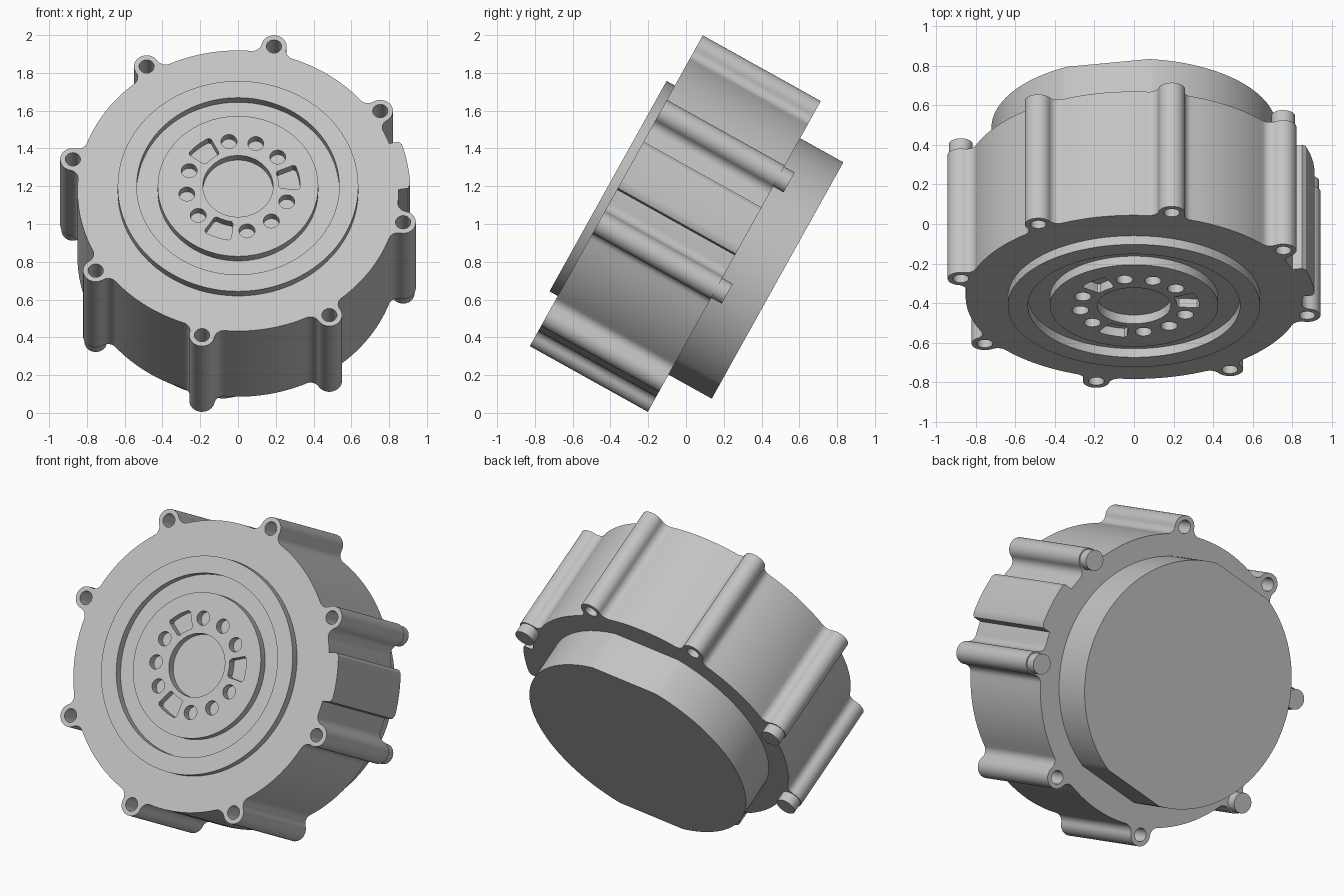
import bpy, bmesh
from math import sin, cos, radians, acos, pi
from mathutils import Vector, Matrix

if "Cube" in bpy.data.objects:
    bpy.data.objects.remove(bpy.data.objects["Cube"], do_unlink=True)

# Housing is modelled with its axis on z, front face at z = 0, then tilted
PLACE = Matrix.Translation((0, -0.369, 1.176)) @ Matrix.Rotation(radians(60.9), 4, "X")
DEPTH, BODY_R, LUG_RING, LUG_R = 0.715, 0.85, 0.895, 0.067
LUGS = [32.7 + 45 * i for i in range(8)]
PINNED = (0, 3, 4, 7)

grey = bpy.data.materials.new("light_grey_metal")
grey.use_nodes = True
COLOUR = (0.55, 0.55, 0.55, 1)
grey.diffuse_color = COLOUR
grey.node_tree.nodes["Principled BSDF"].inputs["Base Color"].default_value = COLOUR


def polar(r, deg):
    return Vector((r * cos(radians(deg)), r * sin(radians(deg))))


def arc(r, start, end, centre=Vector((0, 0)), steps=12):
    return [centre + polar(r, start + (end - start) * i / steps) for i in range(steps + 1)]


def circle(r, centre=Vector((0, 0)), steps=96):
    return arc(r, 0, 360, centre, steps)[:-1]


def prisms(name, outlines, low, high):
    """Extrude closed counter-clockwise outlines from low to high."""
    bm = bmesh.new()
    for pts in outlines:
        bottom = [bm.verts.new((p.x, p.y, low)) for p in pts]
        top = [bm.verts.new((p.x, p.y, high)) for p in pts]
        bm.faces.new(bottom[::-1])
        bm.faces.new(top)
        for i in range(len(pts)):
            j = (i + 1) % len(pts)
            bm.faces.new((bottom[i], bottom[j], top[j], top[i]))
    mesh = bpy.data.meshes.new(name)
    bm.to_mesh(mesh)
    bm.free()
    mesh.materials.append(grey)
    obj = bpy.data.objects.new(name, mesh)
    bpy.context.collection.objects.link(obj)
    return obj


def cut(obj, outlines, low, high):
    """Subtract prisms from an object and bake the result."""
    cutter = prisms("cutter", outlines, low, high)
    cutter.hide_render = True
    mod = obj.modifiers.new("holes", "BOOLEAN")
    mod.operation, mod.solver, mod.object = "DIFFERENCE", "EXACT", cutter
    bpy.context.view_layer.update()
    graph = bpy.context.evaluated_depsgraph_get()
    baked = bpy.data.meshes.new_from_object(obj.evaluated_get(graph))
    obj.modifiers.clear()
    obj.data = baked
    bpy.data.objects.remove(cutter, do_unlink=True)


def lug_outline(angle, fillet=0.05):
    """Round lug blended into the body with a concave fillet on each side."""
    a, b = BODY_R + fillet, LUG_RING
    off = acos((a * a + b * b - (LUG_R + fillet) ** 2) / (2 * a * b))
    centre = Vector((b, 0))
    hub = Vector((a * cos(off), a * sin(off)))
    to_body = math_angle(-hub)
    to_lug = math_angle(centre - hub)
    tip = math_angle(hub - centre)
    if to_lug - to_body > 180:
        to_lug -= 360
    if to_lug - to_body < -180:
        to_lug += 360
    half = arc(LUG_R, 0, tip, centre, 12) + arc(fillet, to_lug, to_body, hub, 8)[1:]
    pts = [Vector((p.x, -p.y)) for p in half[:0:-1]] + half
    turn = Matrix.Rotation(radians(angle), 2)
    return [turn @ p for p in pts], off * 180 / pi


def math_angle(v):
    return Vector((1, 0)).angle_signed(v) * -180 / pi


# Main housing: circular wall, eight screw lugs and one raised side pad
outline = []
for i, angle in enumerate(LUGS):
    pts, off = lug_outline(angle)
    outline += pts
    start, end = angle + off, angle + 45 - off
    if i == 7:
        outline += arc(BODY_R, start, 360.5, steps=4)[1:]
        outline += [polar(0.9, 361)] + arc(0.912, 362.5, 378, steps=10) + [polar(0.9, 379.3)]
        outline += arc(BODY_R, 379.7, end, steps=4)[:-1]
    else:
        outline += arc(BODY_R, start, end, steps=14)[1:-1]
housing = prisms("housing", [outline], -DEPTH, 0)
cut(housing, [circle(0.04, polar(LUG_RING, a), 32) for a in LUGS], -DEPTH - 0.1, 0.1)
parts = [housing]

# Locating pins behind the four side lugs
for n, i in enumerate(PINNED):
    pin = circle(0.06, polar(LUG_RING, LUGS[i]), 40)
    parts.append(prisms(f"locating_pin_{n + 1}", [pin], -0.778, -0.65))

# Raised ring on the front
ring = prisms("front_ring", [circle(0.637, steps=128)], -0.01, 0.05)
cut(ring, [circle(0.536, steps=128)], -0.1, 0.1)
parts.append(ring)

# Front hub with a bore, nine round holes and three curved slots
hub = prisms("front_hub", [circle(0.425, steps=128)], -0.01, 0.05)
openings = [circle(0.186, steps=72)]
for k in range(12):
    a = 10 + 30 * k
    if k % 4 == 0:
        slot = [polar(0.228, a - 13.5), polar(0.318, a - 13.5)]
        slot += arc(0.329, a - 11.5, a + 11.5, steps=8)
        slot += [polar(0.318, a + 13.5), polar(0.228, a + 13.5)]
        slot += arc(0.217, a + 11, a - 11, steps=8)
        openings.append(slot)
    else:
        openings.append(circle(0.042, polar(0.275, a), 32))
cut(hub, openings, -0.1, 0.1)
parts.append(hub)

# Rear cover with two opposite flats
cover = arc(0.72, 118, 264, steps=56) + arc(0.72, 298, 444, steps=56)
parts.append(prisms("rear_cover", [cover], -0.977, -0.7))

# Tilt into place and shade
bpy.ops.object.select_all(action="DESELECT")
for obj in parts:
    obj.matrix_world = PLACE
    obj.select_set(True)
bpy.context.view_layer.objects.active = housing
bpy.ops.object.shade_smooth_by_angle(angle=radians(30))
